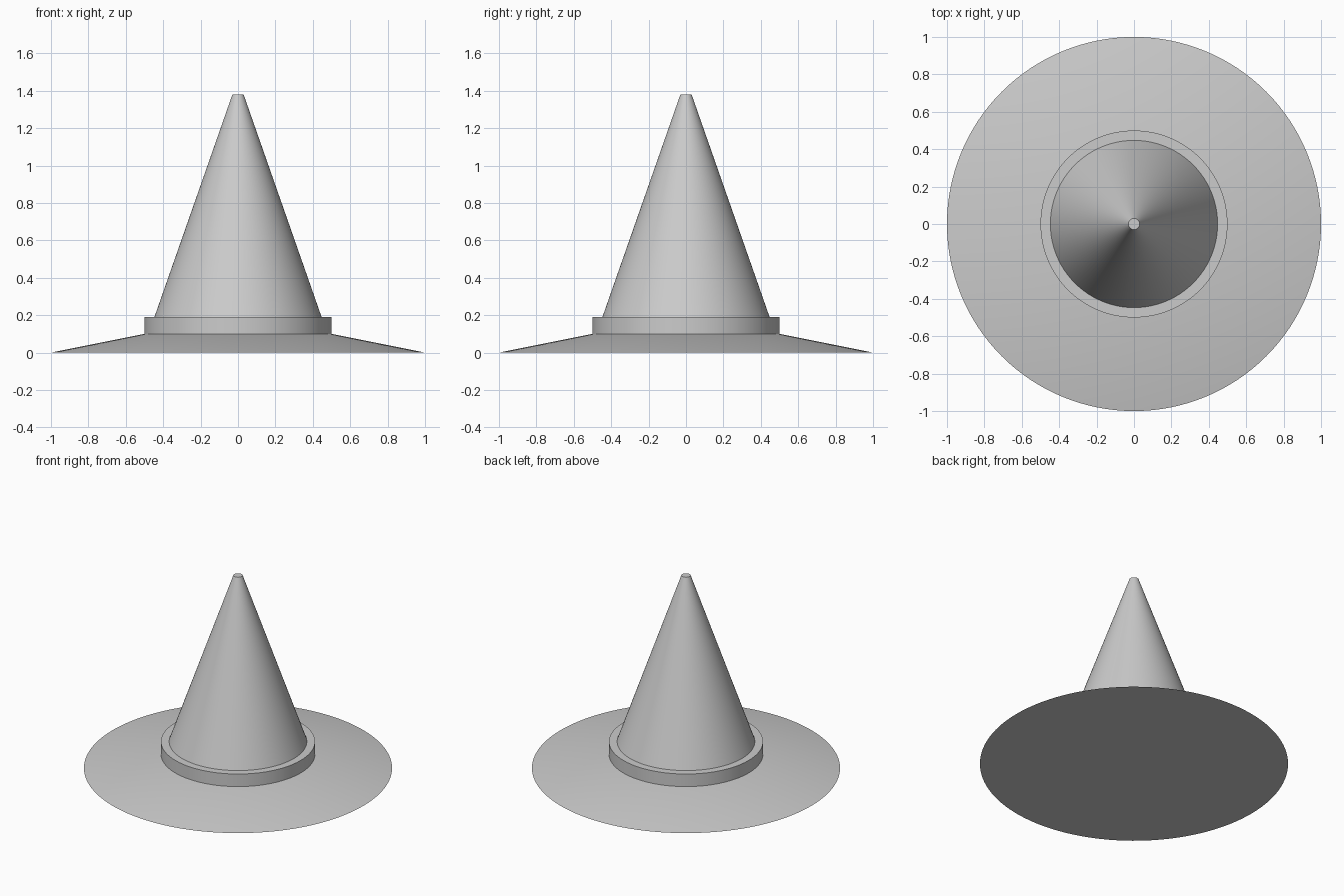
import bpy
import math

cube = bpy.data.objects.get("Cube")
if cube:
    bpy.data.objects.remove(cube, do_unlink=True)

# Plain grey felt
grey = bpy.data.materials.new("plain_grey")
grey.use_nodes = True
colour = (0.6, 0.6, 0.6, 1)
grey.diffuse_color = colour
bsdf = next(n for n in grey.node_tree.nodes if n.type == "BSDF_PRINCIPLED")
bsdf.inputs["Base Color"].default_value = colour


def frustum(name, bottom_radius, top_radius, bottom, top):
    """A closed round section standing between two heights."""
    bpy.ops.mesh.primitive_cone_add(
        vertices=128, radius1=bottom_radius, radius2=top_radius,
        depth=top - bottom, location=(0, 0, (bottom + top) / 2))
    part = bpy.context.object
    part.name = part.data.name = name
    part.data.materials.append(grey)
    bpy.ops.object.shade_smooth_by_angle(angle=math.radians(30))
    return part


# Sloping brim, upright band and tapering crown with a blunt tip
frustum("brim", 1.0, 0.5, 0.0, 0.1)
frustum("band", 0.5, 0.5, 0.1, 0.19)
frustum("crown", 0.447, 0.03, 0.19, 1.38)
